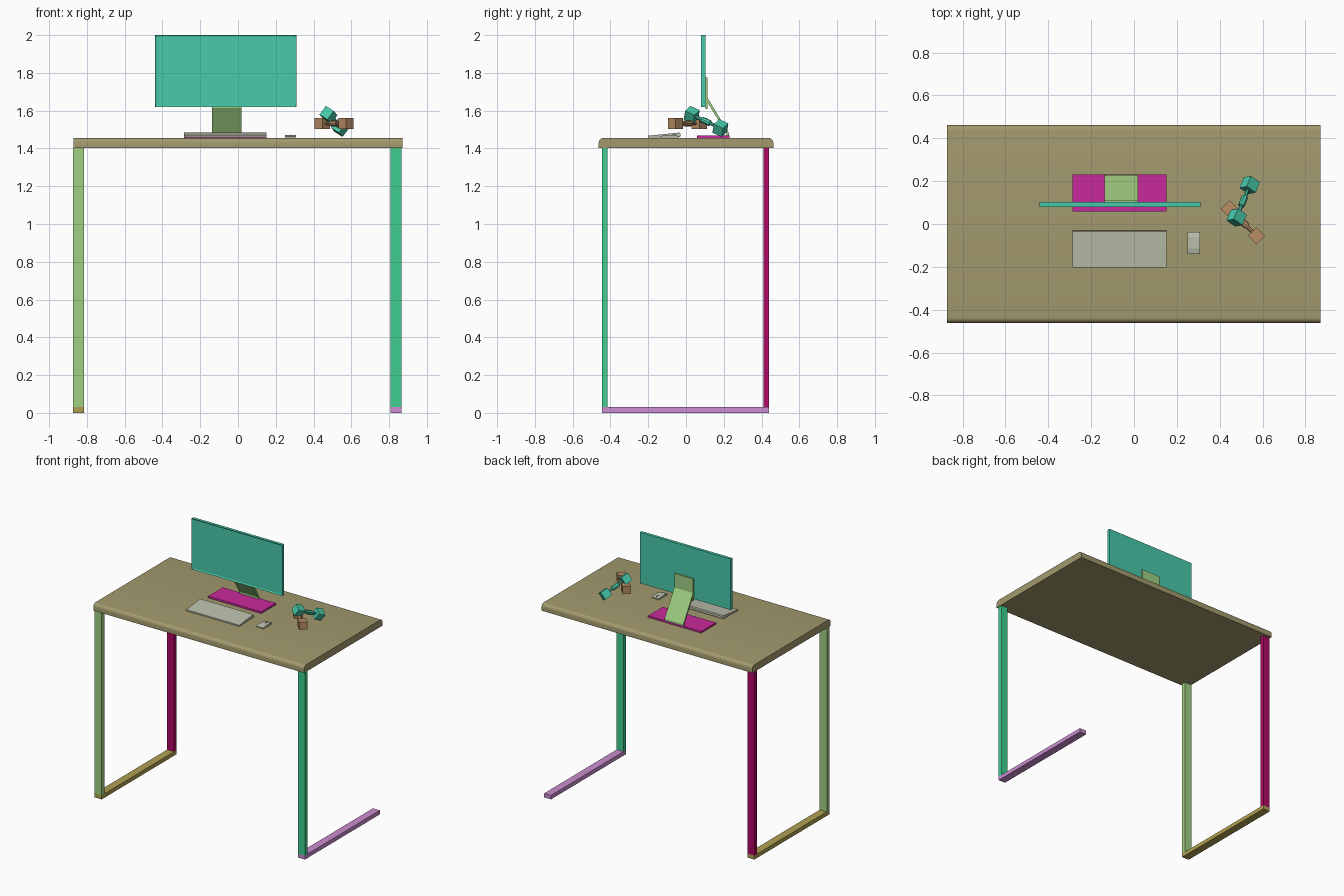
import bpy
import bmesh
from math import sin, cos, pi, radians
from mathutils import Vector, Matrix

cube = bpy.data.objects.get("Cube")
if cube:
    bpy.data.objects.remove(cube, do_unlink=True)


def material(name, *rgb):
    """Flat material from display RGB, stored as linear values."""
    lin = [((c / 255 + 0.055) / 1.055) ** 2.4 if c > 10 else c / 255 / 12.92 for c in rgb]
    mat = bpy.data.materials.new(name)
    mat.use_nodes = True
    mat.diffuse_color = (*lin, 1)
    mat.node_tree.nodes["Principled BSDF"].inputs["Base Color"].default_value = (*lin, 1)
    return mat


tan = material("tan_wood", 163, 154, 110)
green = material("light_green", 160, 207, 130)
emerald = material("emerald", 62, 207, 143)
crimson = material("deep_magenta", 175, 8, 100)
pink = material("orchid", 204, 142, 208)
olive = material("olive", 176, 160, 82)
teal = material("teal", 72, 202, 170)
magenta = material("bright_magenta", 202, 42, 156)
grey = material("pale_grey", 186, 191, 172)
brown = material("brown", 184, 142, 100)


def finish(name, bm, mat):
    bmesh.ops.recalc_face_normals(bm, faces=bm.faces)
    mesh = bpy.data.meshes.new(name)
    bm.to_mesh(mesh)
    bm.free()
    mesh.materials.append(mat)
    obj = bpy.data.objects.new(name, mesh)
    bpy.context.collection.objects.link(obj)
    return obj


def add_box(bm, center, size, turn=Matrix()):
    m = turn @ Matrix.Translation(center) @ Matrix.Diagonal((*size, 1))
    return bmesh.ops.create_cube(bm, size=1, matrix=m)["verts"]


def box(name, x, y, z, mat):
    """Box given by its (min, max) span on each axis."""
    bm = bmesh.new()
    spans = (x, y, z)
    add_box(bm, [sum(s) / 2 for s in spans], [s[1] - s[0] for s in spans])
    return finish(name, bm, mat)


def prism(name, profile, x0, x1, mat):
    """Side profile of (y, z) points extruded along x."""
    bm = bmesh.new()
    face = bm.faces.new([bm.verts.new((x0, y, z)) for y, z in profile])
    out = bmesh.ops.extrude_face_region(bm, geom=[face])["geom"]
    bmesh.ops.translate(bm, vec=(x1 - x0, 0, 0),
                        verts=[v for v in out if isinstance(v, bmesh.types.BMVert)])
    return finish(name, bm, mat)


# Desktop with rounded long upper edges
TOP = 1.455
r = 0.025
half = [(0.462 - r + r * cos(a), TOP - r + r * sin(a))
        for a in [i * pi / 12 for i in range(7)]]
profile = [(-0.462, 1.402), (0.462, 1.402)] + half + [(-y, z) for y, z in reversed(half)]
desk = prism("desktop", profile, -0.872, 0.87, tan)
bpy.context.view_layer.objects.active = desk
desk.select_set(True)
bpy.ops.object.shade_smooth_by_angle(angle=radians(35))
desk.select_set(False)

# Legs and floor rails (one rear corner has no leg)
right, left = (-0.873, -0.815), (0.808, 0.865)
front, rear = (-0.445, -0.415), (0.41, 0.44)
height = (0.03, 1.402)
box("front_right_leg", right, front, height, green)
box("front_left_leg", left, front, height, emerald)
box("rear_right_leg", right, rear, height, crimson)
for name, x, mat in (("right_floor_rail", right, olive), ("left_floor_rail", left, pink)):
    box(name, x, (front[0], rear[1]), (0, 0.03), mat)

# Monitor with a recessed screen
bm = bmesh.new()
add_box(bm, (-0.065, 0.091, 1.81), (0.75, 0.022, 0.38))
bm.normal_update()
screen = [f for f in bm.faces if f.normal.y < -0.9]
bmesh.ops.inset_region(bm, faces=screen, thickness=0.012)
bmesh.ops.translate(bm, vec=(0, 0.005, 0), verts=screen[0].verts[:])
finish("monitor", bm, teal)

# Monitor stand: upright plate, sloping neck and base
prism("monitor_stand",
      [(0.102, 1.61), (0.102, 1.775), (0.113, 1.775), (0.113, 1.67), (0.228, 1.48),
       (0.228, 1.466), (0.214, 1.466), (0.214, 1.48), (0.113, 1.645), (0.113, 1.61)],
      -0.138, 0.018, green)
box("monitor_base", (-0.287, 0.152), (0.058, 0.23), (TOP, 1.468), magenta)

# Keyboard wedge
prism("keyboard", [(-0.202, 1.457), (-0.202, 1.467), (-0.035, 1.484),
                   (-0.03, 1.478), (-0.03, 1.462)], -0.287, 0.152, grey)

# Mouse with a small wheel
prism("mouse", [(-0.14, 1.457), (-0.14, 1.464), (-0.115, 1.47),
                (-0.06, 1.47), (-0.038, 1.465), (-0.038, 1.457)], 0.25, 0.308, grey)
box("mouse_wheel", (0.277, 0.281), (-0.075, -0.05), (1.465, 1.473), grey)


def dumbbell(name, a, b, roll, mat):
    """Cube heads at a and b joined by a thin bar with a thicker grip."""
    a, b = Vector(a), Vector(b)
    axis = b - a
    turn = axis.to_track_quat("Z", "Y").to_matrix().to_4x4() @ Matrix.Rotation(roll, 4, "Z")
    place = Matrix.Translation((a + b) / 2) @ turn
    bm = bmesh.new()
    for side in (-1, 1):
        add_box(bm, (0, 0, side * axis.length / 2), (0.057,) * 3, place)
    for radius, length in ((0.009, axis.length - 0.05), (0.016, 0.05)):
        bmesh.ops.create_cone(bm, cap_ends=True, segments=8, radius1=radius,
                              radius2=radius, depth=length, matrix=place)
    finish(name, bm, mat)


dumbbell("level_dumbbell", (0.446, 0.07, 1.532), (0.572, -0.055, 1.532), 0, brown)
dumbbell("tilted_dumbbell", (0.479, 0.03, 1.578), (0.54, 0.182, 1.508), radians(30), teal)
